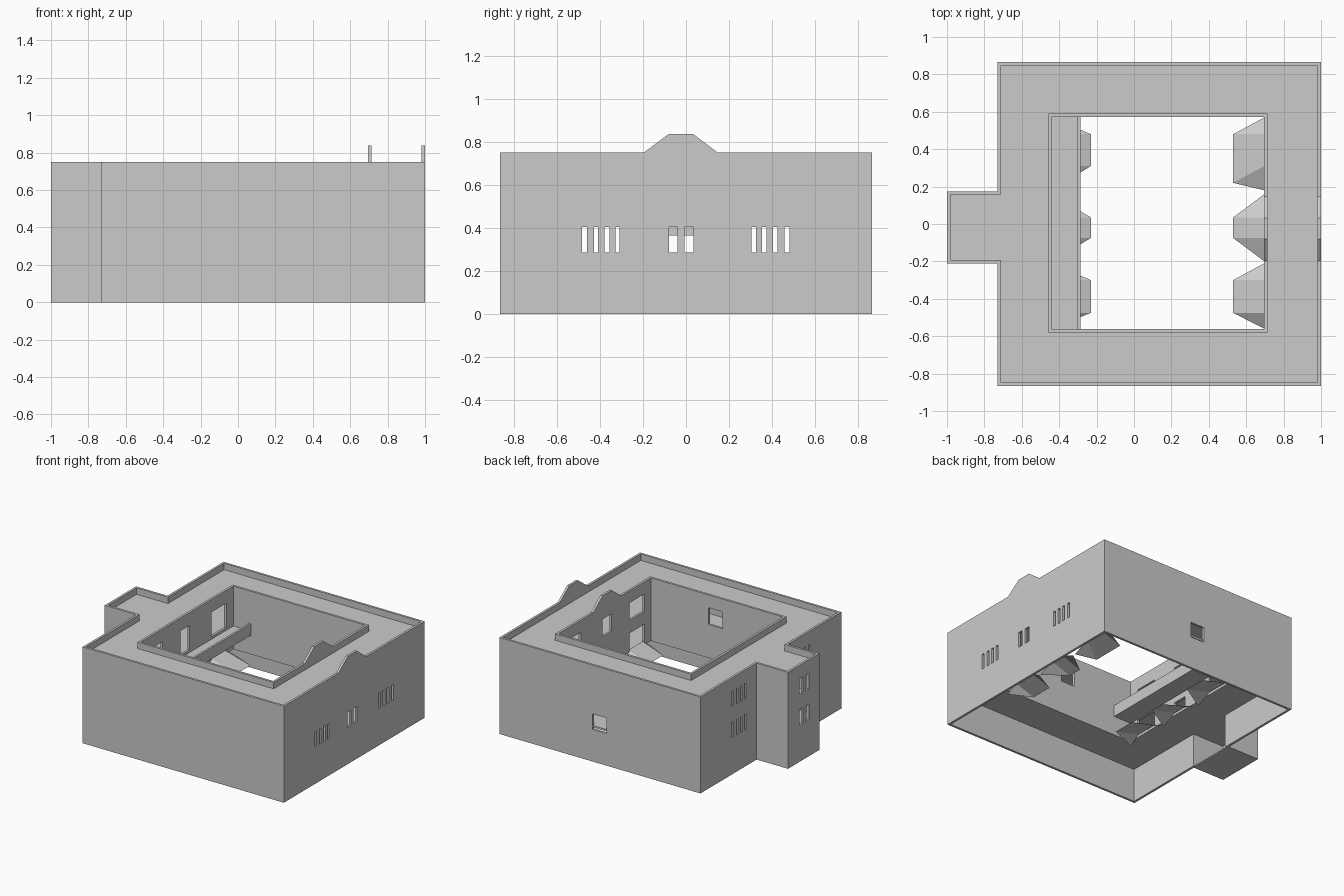
import bpy, bmesh, math

if "Cube" in bpy.data.objects:
    bpy.data.objects.remove(bpy.data.objects["Cube"])

stone = bpy.data.materials.new("pale_grey_stone")
stone.diffuse_color = (0.6, 0.6, 0.6, 1)
stone.use_nodes = True
stone.node_tree.nodes["Principled BSDF"].inputs["Base Color"].default_value = stone.diffuse_color
T = 0.018                                        # wall thickness


def finish(name, bm, normals=True):
    bmesh.ops.remove_doubles(bm, verts=bm.verts, dist=1e-5)
    if normals:
        bmesh.ops.recalc_face_normals(bm, faces=bm.faces)
    bmesh.ops.dissolve_limit(bm, angle_limit=math.radians(1), verts=bm.verts, edges=bm.edges)
    me = bpy.data.meshes.new(name)
    bm.to_mesh(me)
    bm.free()
    me.materials.append(stone)
    ob = bpy.data.objects.new(name, me)
    bpy.context.collection.objects.link(ob)
    return ob


def add_box(bm, x0, x1, y0, y1, z0, z1):
    r = bmesh.ops.create_cube(bm, size=1)
    for v in r["verts"]:
        v.co = (x0 + (v.co.x + .5) * (x1 - x0),
                y0 + (v.co.y + .5) * (y1 - y0),
                z0 + (v.co.z + .5) * (z1 - z0))


def wall(name, axis, d0, u0, u1, z0, z1, holes=()):
    """Upright wall normal to axis, filling d0..d0+T, with rectangular openings."""
    us = sorted({u0, u1, *[h[0] for h in holes], *[h[1] for h in holes]})
    zs = sorted({z0, z1, *[h[2] for h in holes], *[h[3] for h in holes]})

    def solid(i, j):
        if not (0 <= i < len(us) - 1 and 0 <= j < len(zs) - 1):
            return False
        u, z = (us[i] + us[i + 1]) / 2, (zs[j] + zs[j + 1]) / 2
        return not any(a < u < b and c < z < d for a, b, c, d in holes)

    bm = bmesh.new()

    def quad(*pts):
        bm.faces.new([bm.verts.new((d, u, z) if axis == 'x' else (u, d, z)) for d, u, z in pts])

    d1 = d0 + T
    for i in range(len(us) - 1):
        for j in range(len(zs) - 1):
            if not solid(i, j):
                continue
            a, b, c, e = us[i], us[i + 1], zs[j], zs[j + 1]
            for d in (d0, d1):
                quad((d, a, c), (d, b, c), (d, b, e), (d, a, e))
            for di, u in ((-1, a), (1, b)):
                if not solid(i + di, j):
                    quad((d0, u, c), (d1, u, c), (d1, u, e), (d0, u, e))
            for dj, z in ((-1, c), (1, e)):
                if not solid(i, j + dj):
                    quad((d0, a, z), (d1, a, z), (d1, b, z), (d0, b, z))
    return finish(name, bm)


# Opening layouts
H = 0.75
LOW, HIGH = (0.285, 0.405), (0.525, 0.645)
SIDE = [(.305, .325), (.353, .375), (.405, .425), (.458, .48)]
SOUTH = [(-b - .003, -a - .003) for a, b in SIDE]
PAIR = [(-.08, -.04), (-.008, .035)]


def slits(cols, *rows):
    return [(a, b, c, d) for a, b in cols for c, d in rows]


# Outer walls
wall("right_wall", 'x', 1 - T, -.865, .865, 0, H, slits(SIDE + SOUTH + PAIR, LOW))
wall("front_wall", 'y', -.865, -.73, 1, 0, H)
wall("back_wall", 'y', .865 - T, -.73, 1, 0, H, [(.08, .20, .25, .37)])
wall("left_wall_rear", 'x', -.73, .175 - T, .865, 0, H, slits(SIDE, LOW, HIGH))
wall("left_wall_front", 'x', -.73, -.865, -.21 + T, 0, H, slits(SOUTH, LOW, HIGH))

# Projecting bay
wall("bay_wall", 'x', -1, -.21, .175, 0, H, slits(PAIR, LOW, HIGH))
wall("bay_side_front", 'y', -.21, -1, -.73 + T, 0, H)
wall("bay_side_rear", 'y', .175 - T, -1, -.73 + T, 0, H)

# Courtyard walls with doors on two levels
DOORS = [(.30, .485), (-.485, -.30)]
MID = [(-.08, .035)]
CZ = 0.26
wall("court_wall_right", 'x', .695, -.58, .59, CZ, H,
     slits(DOORS, (.28, .42), (.52, .655)) + slits(MID, (.28, .365), (.52, .655)))
wall("court_wall_left", 'x', -.458, -.58, .59, CZ, H,
     slits(DOORS, (.28, .405), (.46, .65)) + slits(MID, (.28, .365), (.46, .65)))
wall("court_wall_front", 'y', -.58, -.458, .713, CZ, H, [(.08, .20, .52, .65)])
wall("court_wall_rear", 'y', .572, -.458, .713, CZ, H)


# Roof and floors: rings around the courtyard plus the bay
def ring_slab(name, z0, z1):
    bm = bmesh.new()
    for b in ((-.72, .99, -.855, -.57), (-.72, .99, .58, .855),
              (-.72, -.45, -.57, .58), (.705, .99, -.57, .58), (-.99, -.72, -.2, .165)):
        add_box(bm, *b, z0, z1)
    finish(name, bm, False)


ring_slab("roof", .68, .70)
ring_slab("upper_floor", .425, .445)
ring_slab("lower_floor", .26, .275)
bm = bmesh.new()
add_box(bm, -.999, -.725, -.209, .174, 0, .01)
finish("bay_base", bm)

# Courtyard walkway and its parapet
bm = bmesh.new()
add_box(bm, -.442, -.29, -.563, .573, .41, .44)
add_box(bm, -.303, -.287, -.563, .573, .41, .50)
finish("walkway", bm, False)

# Raised gables over the right-hand walls
for name, x in (("outer_gable", 1 - T), ("court_gable", .695)):
    bm = bmesh.new()
    f = bm.faces.new([bm.verts.new((x, y, z)) for y, z in
                      ((-.197, H), (.148, H), (.033, .837), (-.08, .837))])
    r = bmesh.ops.extrude_face_region(bm, geom=[f])
    bmesh.ops.translate(bm, vec=(T, 0, 0),
                        verts=[v for v in r["geom"] if isinstance(v, bmesh.types.BMVert)])
    finish(name, bm)

# Door ramps: sloped middle with flared sides, open below
RAMPS = [(.18, .57, .31, .48, .22), (-.20, .16, -.075, .035, -.075), (-.56, -.21, -.475, -.30, -.475)]
for side, xw, xe in (("right", .697, .53), ("left", -.442, -.23)):
    for n, (b0, b1, a0, a1, p0) in enumerate(RAMPS):
        if side == "left":
            p0 = a0
        bm = bmesh.new()
        zt, zb = .282, .225
        V = [bm.verts.new(c) for c in ((xw, b0, zb), (xw, a0, zt), (xw, a1, zt),
                                       (xw, b1, zb), (xe, a1, zb), (xe, p0, zb))]
        for idx in ((0, 1, 5), (1, 2, 4), (1, 4, 5), (2, 3, 4)):
            f = bm.faces.new([V[i] for i in idx])
            f.normal_update()
            if f.normal.z < 0:
                f.normal_flip()
        finish(f"{side}_ramp_{n + 1}", bm, False)
